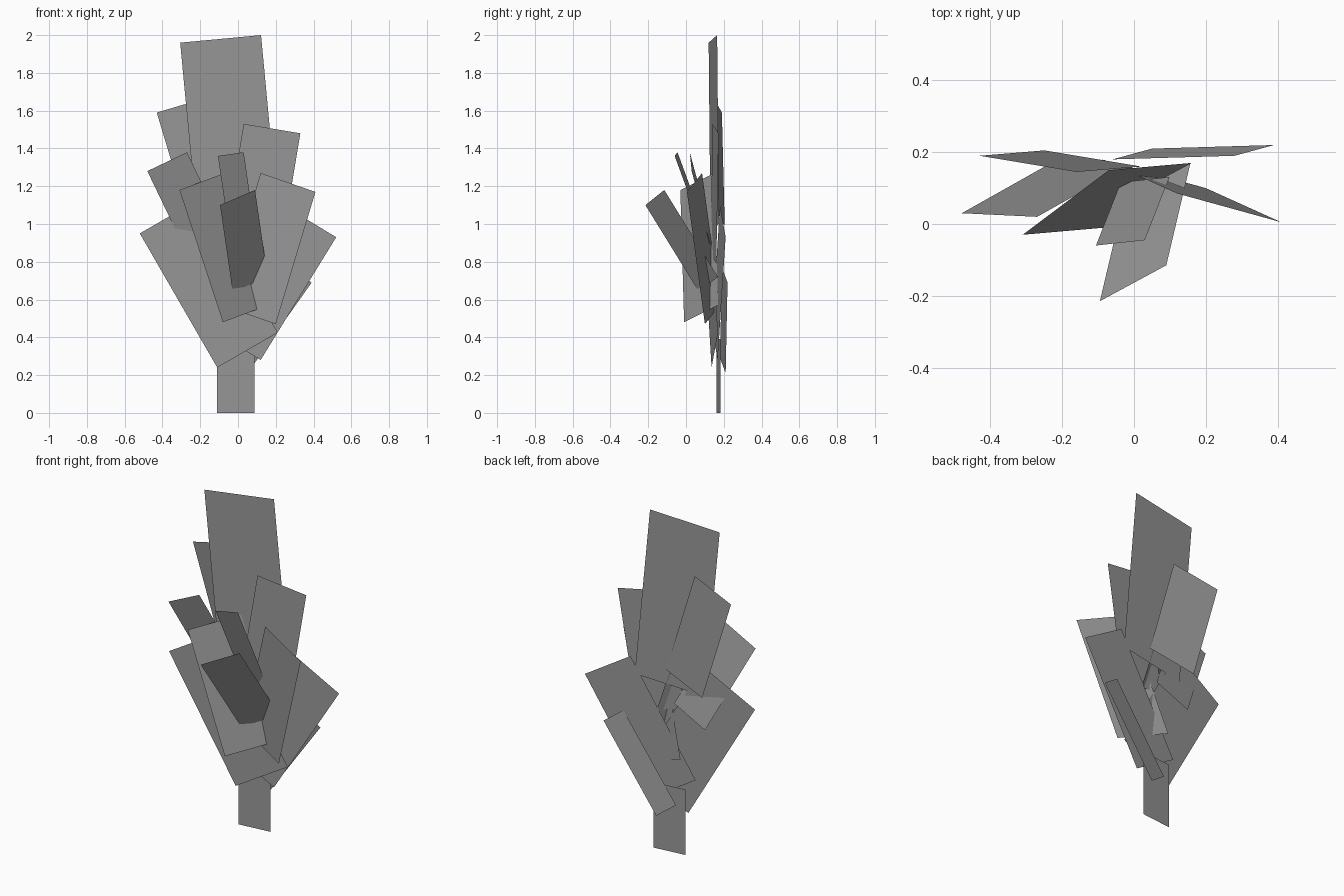
import bpy
import bmesh
from mathutils import Vector

if "Cube" in bpy.data.objects:
    bpy.data.objects.remove(bpy.data.objects["Cube"])

# Dark grey shared by all cards
grey = bpy.data.materials.new("dark_grey")
grey.diffuse_color = (.32, .32, .32, 1)
grey.use_nodes = True
grey.node_tree.nodes["Principled BSDF"].inputs["Base Color"].default_value = grey.diffuse_color


def leaf_card(name, top_left, top_right, bottom_left):
    """Flat rectangular card; the fourth corner follows from the other three."""
    a, b, d = Vector(top_left), Vector(top_right), Vector(bottom_left)
    bm = bmesh.new()
    bm.faces.new([bm.verts.new(p) for p in (d, d + b - a, b, a)])
    mesh = bpy.data.meshes.new(name)
    bm.to_mesh(mesh)
    bm.free()
    mesh.materials.append(grey)
    obj = bpy.data.objects.new(name, mesh)
    bpy.context.collection.objects.link(obj)
    return obj


def upright_card(name, depth, *corners):
    """Vertical card given by its (x, z) corners, on a slightly turned plane."""
    return leaf_card(name, *[(x, depth + .105 * x, z) for x, z in corners])


# Stalk at the base
upright_card("stalk", .174, (-.11, .39), (.087, .39), (-.11, 0))

# Upright cards forming the flat fan
upright_card("crown_leaf", .152, (-.306, 1.96), (.122, 2.0), (-.212, .96))
upright_card("upper_right_leaf", .138, (.03, 1.53), (.33, 1.48), (-.085, .84))
upright_card("lower_left_leaf", .147, (-.52, .95), (-.20, 1.135), (-.11, .24))
upright_card("lower_right_leaf", .155, (.24, 1.10), (.52, .93), (-.16, .45))

# Cards leaning toward the back
leaf_card("upper_left_leaf", (-.43, .19, 1.59), (-.16, .145, 1.67), (-.25, .205, .99))
leaf_card("rear_right_leaf", (.28, .19, .77), (.39, .22, .69), (-.06, .18, .29))

# Cards leaning toward the front
leaf_card("mid_left_leaf", (-.48, .03, 1.28), (-.27, .02, 1.38), (-.24, .165, .78))
leaf_card("front_left_leaf", (-.31, -.03, 1.18), (-.07, .15, 1.27), (-.08, -.01, .48))
leaf_card("front_right_leaf", (.12, .085, 1.27), (.41, .005, 1.17), (-.09, .18, .57))
leaf_card("narrow_middle_leaf", (-.106, -.06, 1.36), (.03, -.045, 1.38), (-.037, .116, .88))
leaf_card("foremost_leaf", (-.095, -.215, 1.10), (.09, -.115, 1.18), (-.028, .069, .64))
